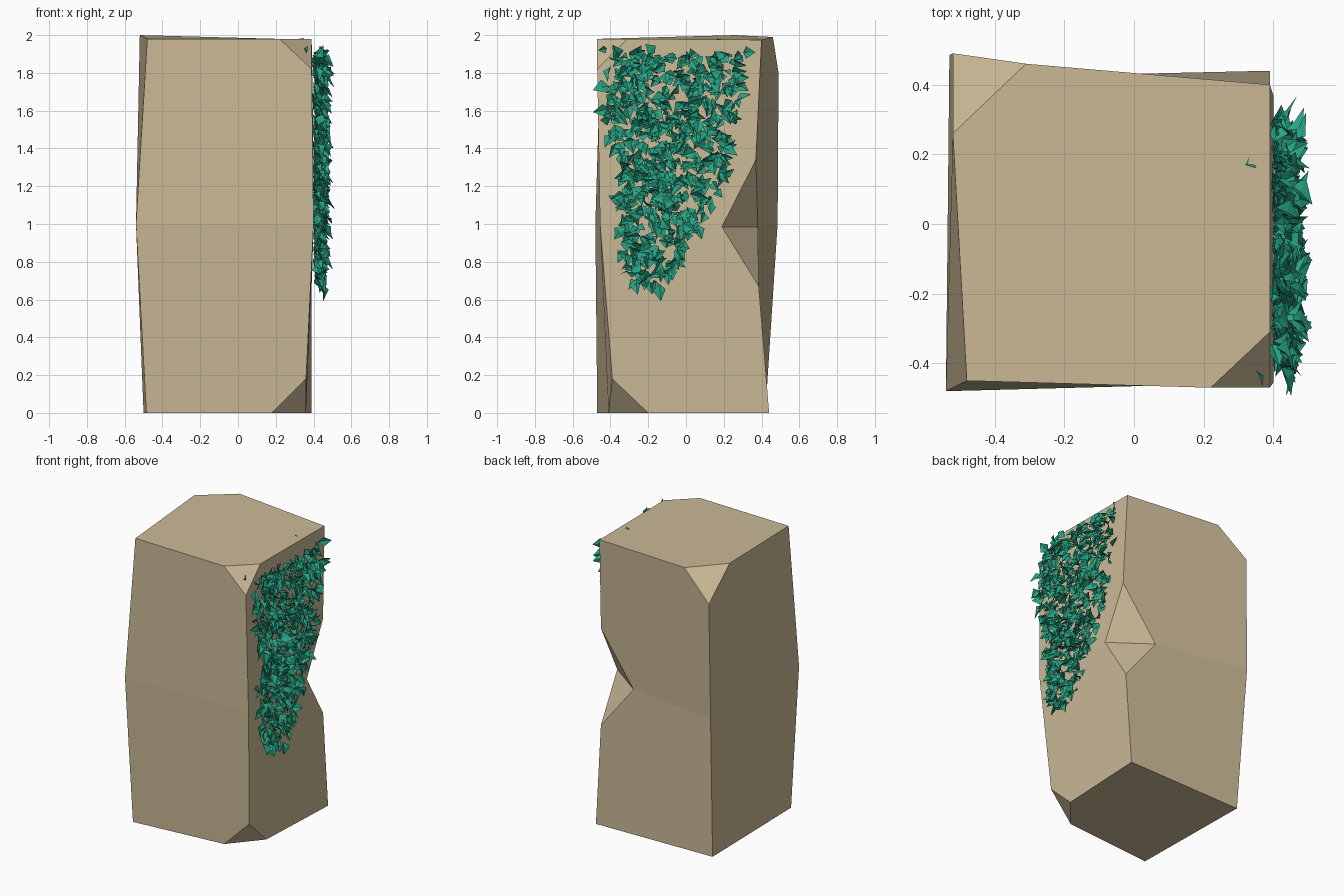
import bpy, bmesh, math, random
from mathutils import Vector, Matrix

if "Cube" in bpy.data.objects:
    bpy.data.objects.remove(bpy.data.objects["Cube"])

random.seed(7)


def material(name, rgb):
    m = bpy.data.materials.new(name)
    m.diffuse_color = (*rgb, 1)
    m.use_nodes = True
    m.node_tree.nodes["Principled BSDF"].inputs["Base Color"].default_value = m.diffuse_color
    return m


def finish(bm, name, mat):
    me = bpy.data.meshes.new(name)
    bm.to_mesh(me)
    bm.free()
    me.materials.append(mat)
    ob = bpy.data.objects.new(name, me)
    bpy.context.collection.objects.link(ob)
    return ob


# Stone pillar: corners named front/back, left/right, bottom/mid/top
P = {
    'flb': (-.485, -.47, 0), 'brb': (.39, .44, 0), 'blb': (-.50, .42, 0),
    'flm': (-.54, -.48, 1), 'frm': (.40, -.455, 1), 'blm': (-.53, .485, 1),
    'flt': (-.48, -.45, 1.98), 'brt': (.39, .40, 1.975),
    # chipped corners: front right bottom, front right top, back left top
    'b1': (.18, -.41, 0), 'b2': (.36, -.20, 0), 'b3': (.36, -.39, .18),
    't1': (.22, -.47, 1.98), 't2': (.39, -.31, 1.98), 't3': (.39, -.47, 1.82),
    'k1': (-.52, .26, 2), 'k2': (-.31, .46, 1.99), 'k3': (-.52, .49, 1.8),
    # notch halfway up the back right edge
    'nu': (.40, .37, 1.34), 'nd': (.39, .385, .67),
    'nq': (.40, .19, .985), 'np': (.14, .38, .985),
}
FACES = ['flb b1 b2 brb blb', 'flt t1 t2 brt k2 k1',
         'flb b1 b3 frm flm', 'flm frm t3 t1 flt',
         'b3 b2 brb nd nq frm', 'frm nq nu brt t2 t3',
         'brb blb blm np nd', 'np blm k3 k2 brt nu',
         'blb flb flm blm', 'blm flm flt k1 k3',
         'b1 b2 b3', 't1 t2 t3', 'k1 k2 k3', 'nu nq np', 'nd np nq']
bm = bmesh.new()
V = {k: bm.verts.new(c) for k, c in P.items()}
for f in FACES:
    bm.faces.new([V[k] for k in f.split()])
bmesh.ops.recalc_face_normals(bm, faces=bm.faces)
finish(bm, 'stone_pillar', material('stone', (.60, .49, .31)))


# Ivy outline on the right face: (z, lowest y, highest y)
SPAN = [(.66, -.25, -.13), (.78, -.30, -.06), (.9, -.34, 0), (1.1, -.35, .13),
        (1.3, -.32, .22), (1.5, -.40, .26), (1.7, -.42, .29), (1.9, -.40, .31)]


def span(z):
    for (z0, a0, b0), (z1, a1, b1) in zip(SPAN, SPAN[1:]):
        if z <= z1:
            t = (z - z0) / (z1 - z0)
            return a0 + (a1 - a0) * t, b0 + (b1 - b0) * t
    return SPAN[-1][1:]


def add_leaf(bm, pos, length):
    # Pointed leaf folded along its midrib and drooping at the tip
    w = length * random.uniform(.32, .42)
    fold = length * random.uniform(.1, .25)
    pts = [(0, 0, 0), (.4 * length, w, fold), (.45 * length, 0, 0),
           (.4 * length, -w, fold), (length, 0, -.15 * length)]
    heading = random.gauss(0, 1.1)
    lift = random.uniform(.1, 1.1)
    out = Vector((1, 0, 0))
    along = Vector((0, math.sin(heading), -math.cos(heading)))
    d = along * math.cos(lift) + out * math.sin(lift)
    n = out * math.cos(lift) - along * math.sin(lift)
    rot = Matrix((d, n.cross(d), n)).transposed()
    rot = rot @ Matrix.Rotation(random.gauss(0, .6), 3, 'X')
    vs = [bm.verts.new(pos + rot @ Vector(p)) for p in pts]
    for tri in ((0, 2, 1), (0, 3, 2), (1, 2, 4), (2, 3, 4)):
        bm.faces.new([vs[i] for i in tri])


# Ivy leaves scattered inside the outline
bm = bmesh.new()
count = 0
while count < 680:
    z, y = random.uniform(.68, 1.92), random.uniform(-.45, .35)
    lo, hi = span(z)
    if lo < y < hi:
        add_leaf(bm, Vector((random.uniform(.395, .445), y, z)),
                 random.uniform(.055, .095))
        count += 1
# Stray leaves by the top edge
for p in ((.35, -.42, 1.93), (.33, -.08, 1.98), (.32, .17, 1.98)):
    add_leaf(bm, Vector(p), .05)
for v in bm.verts:
    v.co.x = min(v.co.x, .535)
finish(bm, 'ivy_leaves', material('ivy', (.02, .37, .23)))
